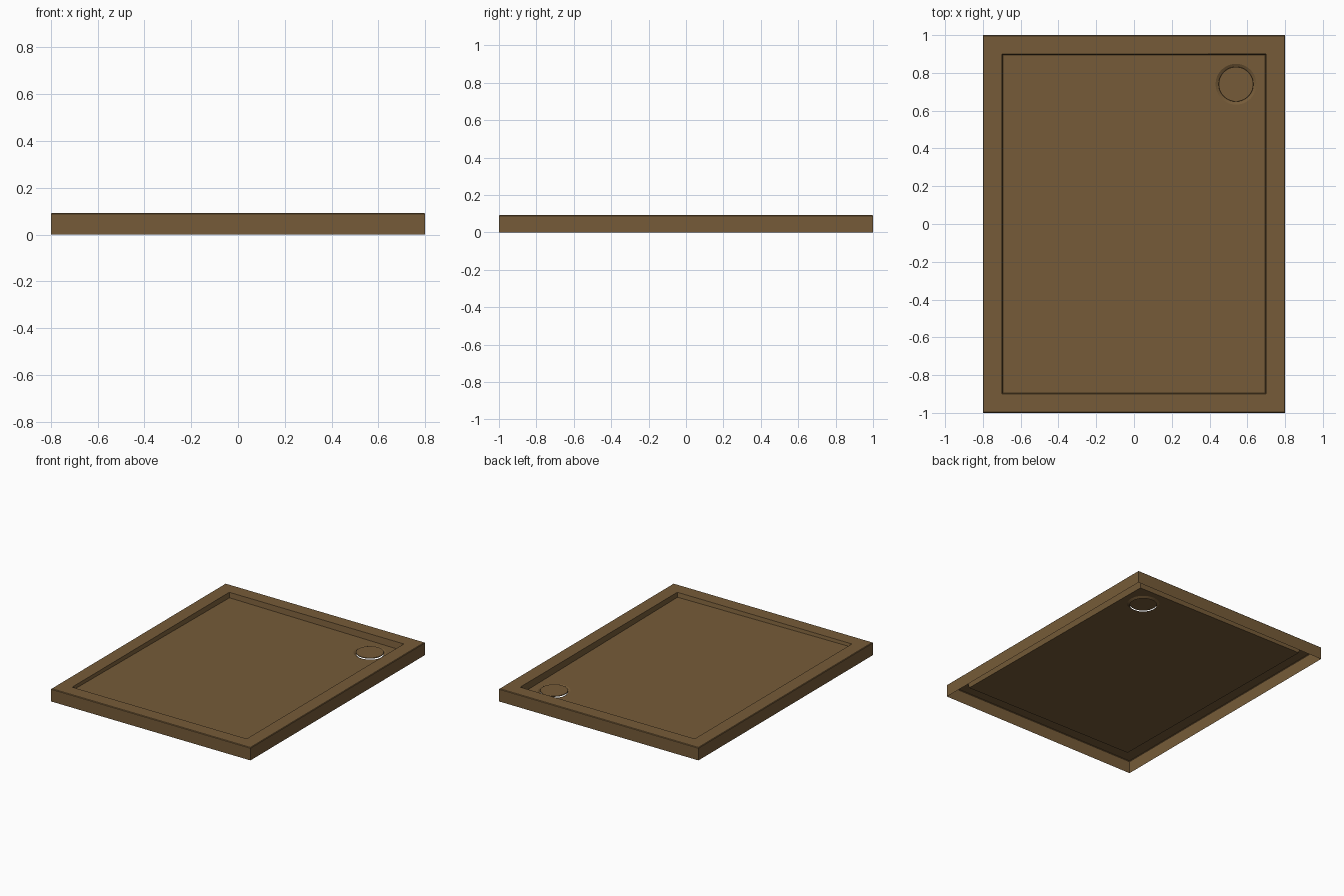
import bpy, bmesh, math

cube = bpy.data.objects.get("Cube")
if cube:
    bpy.data.objects.remove(cube, do_unlink=True)

brown = bpy.data.materials.new("warm brown")
brown.use_nodes = True
COLOUR = (0.18, 0.105, 0.04, 1)
brown.diffuse_color = COLOUR
brown.node_tree.nodes["Principled BSDF"].inputs["Base Color"].default_value = COLOUR

TOP = 0.092
DRAIN_X, DRAIN_Y = 0.54, 0.74
SIDES = 48


def floor_z(x, y):
    """Basin floor falls gently towards the drain corner."""
    return TOP - 0.034 - 0.0086 * x - 0.0089 * y


def rect_loop(bm, hx, hy, z):
    corners = [(-hx, -hy), (hx, -hy), (hx, hy), (-hx, hy)]
    return [bm.verts.new((x, y, z(x, y) if callable(z) else z)) for x, y in corners]


def circle_loop(bm, r, drop):
    loop = []
    for i in range(SIDES):
        a = math.tau * i / SIDES
        x, y = DRAIN_X + r * math.cos(a), DRAIN_Y + r * math.sin(a)
        loop.append(bm.verts.new((x, y, floor_z(x, y) - drop)))
    return loop


def skin(bm, a, b):
    for i in range(len(a)):
        j = (i + 1) % len(a)
        bm.faces.new((a[i], a[j], b[j], b[i]))


def finish(bm, name):
    mesh = bpy.data.meshes.new(name)
    bm.to_mesh(mesh)
    bm.free()
    mesh.materials.append(brown)
    obj = bpy.data.objects.new(name, mesh)
    bpy.context.collection.objects.link(obj)
    return obj


# Tray shell, open underneath: skirt, softened edge, rim and basin walls
bm = bmesh.new()
loops = [
    rect_loop(bm, 0.8, 1.0, 0),
    rect_loop(bm, 0.8, 1.0, TOP - 0.004),
    rect_loop(bm, 0.796, 0.996, TOP),
    rect_loop(bm, 0.7, 0.9, TOP),
    rect_loop(bm, 0.694, 0.894, floor_z),
]
for a, b in zip(loops, loops[1:]):
    skin(bm, a, b)

# Drain opening with a dished lip
outer_lip = circle_loop(bm, 0.108, 0)
inner_lip = circle_loop(bm, 0.09, 0.01)
skin(bm, outer_lip, inner_lip)

# Floor between the basin walls and the drain
border = []
for loop in (loops[-1], outer_lip):
    for i, v in enumerate(loop):
        w = loop[(i + 1) % len(loop)]
        border.append(bm.edges.get((v, w)))
bmesh.ops.triangle_fill(bm, use_beauty=True, edges=border, normal=(0, 0, 1))
bmesh.ops.recalc_face_normals(bm, faces=bm.faces)
if sum(f.normal.z * f.calc_area() for f in bm.faces) < 0:
    bmesh.ops.reverse_faces(bm, faces=bm.faces)
finish(bm, "shower_tray")

# Floating drain cover
bpy.ops.mesh.primitive_cylinder_add(
    vertices=SIDES, radius=0.092, depth=0.006,
    location=(DRAIN_X, DRAIN_Y, floor_z(DRAIN_X, DRAIN_Y) + 0.002))
cover = bpy.context.object
cover.name = "drain_cover"
cover.data.materials.append(brown)
bevel = cover.modifiers.new("soft_edge", "BEVEL")
bevel.width = 0.0015
bevel.segments = 2
bpy.ops.object.shade_smooth_by_angle(angle=math.radians(30))
